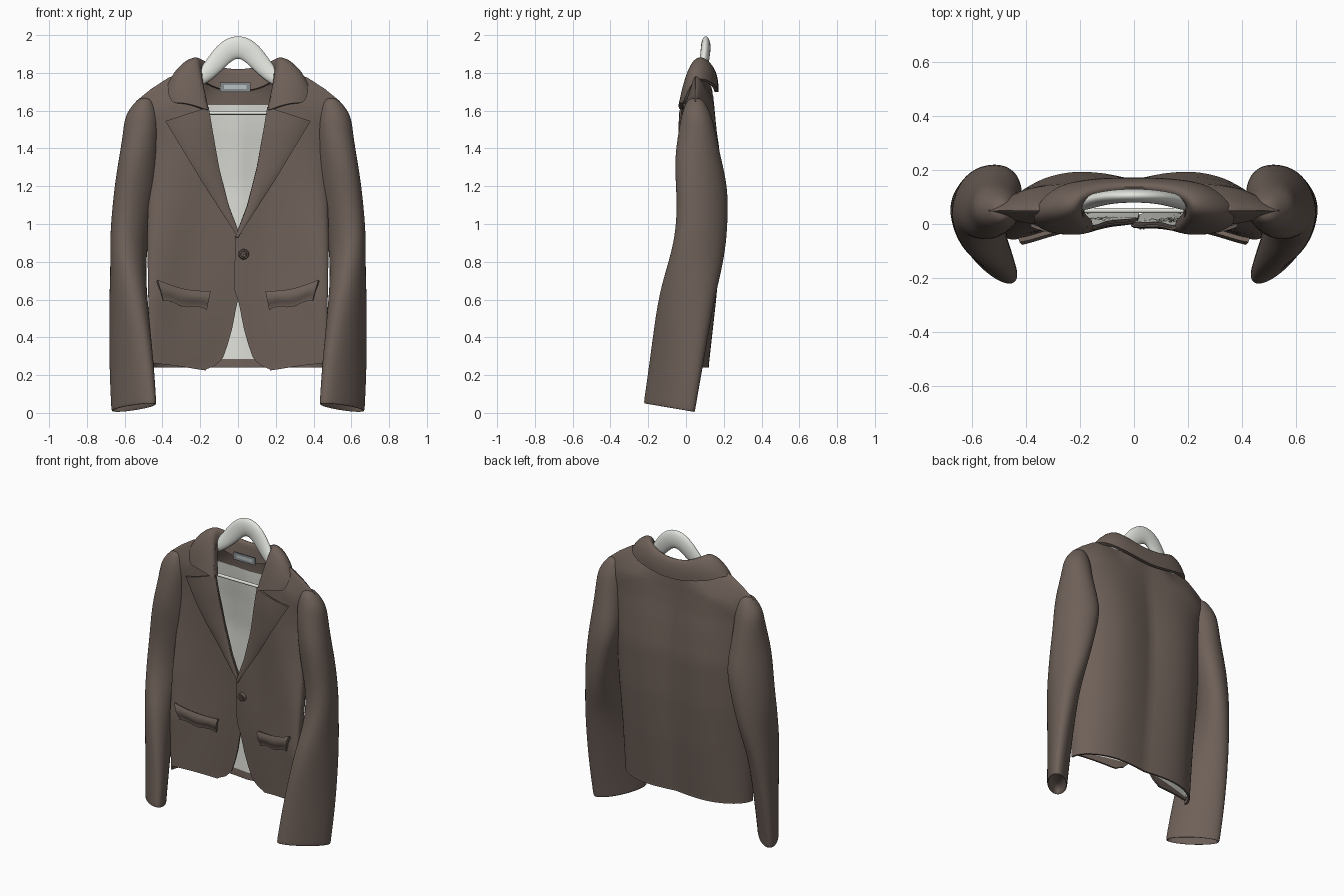
import bpy, bmesh, math
from mathutils import Vector

if "Cube" in bpy.data.objects:
    bpy.data.objects.remove(bpy.data.objects["Cube"])


def material(name, rgb):
    m = bpy.data.materials.new(name)
    m.diffuse_color = (*rgb, 1)
    m.use_nodes = True
    m.node_tree.nodes["Principled BSDF"].inputs["Base Color"].default_value = m.diffuse_color
    return m


BROWN = material("brown_cloth", (0.156, 0.118, 0.099))
DARK = material("dark_button", (0.10, 0.075, 0.063))
LINING = material("pale_lining", (0.70, 0.71, 0.66))
WHITE = material("hanger_white", (0.76, 0.78, 0.73))
GREY = material("label_grey", (0.24, 0.26, 0.27))
SILVER = material("label_silver", (0.48, 0.53, 0.56))


def table(t, rows):
    """Piecewise linear lookup: each row is (key, value, ...)."""
    if t <= rows[0][0]:
        return rows[0][1:]
    for a, b in zip(rows, rows[1:]):
        if t <= b[0]:
            f = (t - a[0]) / (b[0] - a[0])
            return tuple(p + (q - p) * f for p, q in zip(a[1:], b[1:]))
    return rows[-1][1:]


def mix(a, b, t):
    return a + (b - a) * t


def finish(name, bm, mats, thick=0, offset=-1, levels=0, lined=False):
    me = bpy.data.meshes.new(name)
    bm.to_mesh(me)
    bm.free()
    ob = bpy.data.objects.new(name, me)
    bpy.context.collection.objects.link(ob)
    for m in mats:
        me.materials.append(m)
    if levels:
        s = ob.modifiers.new("smooth", 'SUBSURF')
        s.levels = s.render_levels = levels
    if thick:
        s = ob.modifiers.new("cloth", 'SOLIDIFY')
        s.thickness, s.offset = thick, offset
        if lined:
            s.material_offset = 1
    bpy.ops.object.select_all(action='DESELECT')
    ob.select_set(True)
    bpy.context.view_layer.objects.active = ob
    for m in list(ob.modifiers):
        bpy.ops.object.modifier_apply(modifier=m.name)
    bpy.ops.object.shade_smooth_by_angle(angle=math.radians(45))
    return ob


def sheet(name, rows, mats, flip=False, rule=None, cuts=(), **kw):
    """Open cloth surface from rows of points, cut level at given heights."""
    bm = bmesh.new()
    vs = [[bm.verts.new(p) for p in r] for r in rows]
    for a, b in zip(vs, vs[1:]):
        for i in range(len(a) - 1):
            q = [a[i], a[i + 1], b[i + 1], b[i]]
            bm.faces.new(q[::-1] if flip else q)
    for h in cuts:
        bmesh.ops.bisect_plane(bm, geom=bm.verts[:] + bm.edges[:] + bm.faces[:],
                               plane_co=(0, 0, h), plane_no=(0, 0, 1))
    if rule:
        for f in bm.faces:
            f.material_index = rule(f.calc_center_median())
    return finish(name, bm, mats, **kw)


def loft(name, rings, mat, levels=2):
    """Closed tube through rings of points."""
    bm = bmesh.new()
    vs = [[bm.verts.new(p) for p in r] for r in rings]
    n = len(vs[0])
    for a, b in zip(vs, vs[1:]):
        for i in range(n):
            bm.faces.new((a[i], a[(i + 1) % n], b[(i + 1) % n], b[i]))
    bm.faces.new(vs[0])
    bm.faces.new(vs[-1])
    bmesh.ops.recalc_face_normals(bm, faces=bm.faces)
    return finish(name, bm, [mat], levels=levels)


# Torso by height: half width, side seam y, front centre y, back centre y, forward bow, blade
BODY = [(.25, .465, -.05, .045, .105, .10, .02), (.6, .475, -.045, .03, .14, .12, .025),
        (.9, .48, -.005, .018, .16, .09, .03), (1.2, .475, .04, .0, .165, .035, .035),
        (1.4, .475, .058, -.01, .15, .01, .03), (1.5, .49, .055, -.015, .14, 0, .025),
        (1.6, .53, .05, -.012, .135, 0, .02), (1.65, .54, .05, -.01, .135, 0, .015),
        (1.8, .54, .05, .01, .125, 0, .01)]
SHOULDER = [(0, 1.86), (.15, 1.86), (.19, 1.80), (.36, 1.78), (.46, 1.715), (.54, 1.65)]
OPENING = [(.23, .17), (.25, .12), (.29, .08), (.36, .055), (.45, .03), (.58, .005),
           (.65, -.02), (.93, -.015), (1.1, .05), (1.3, .10), (1.5, .135), (1.62, .16),
           (1.73, .185), (1.8, .19)]


def fullness(x, z, w):
    s = max(0, 1 - min(1, abs(x) / w) ** 3.5) ** .5
    top = table(abs(x), SHOULDER)[0]
    return s * min(1, max(0, (top - z) / .15)) ** .5


def front_y(x, z, side):
    w, ye, yf, _, bow, _ = table(z, BODY)
    s = fullness(x, z, w)
    lap = .014 * max(0, 1 - abs(x) / .15) if side > 0 else 0
    fold = .005 * math.sin(14 * x + 5 * z)
    return ye + (yf - ye + fold - bow * (x / w) ** 2) * s - lap


def back_y(x, z):
    w, ye, _, yb, _, blade = table(z, BODY)
    hump = blade * math.sin(math.pi * min(1, abs(x) / w))
    return ye + (yb - ye + hump) * fullness(x, z, w)


def lining_rule(c):
    return 0 if .285 < c.z < 1.63 else 2


def ease(i, n):
    return (1 - math.cos(math.pi * i / n)) / 2


SHELL = dict(mats=[BROWN, LINING, BROWN], rule=lining_rule, cuts=(.285, 1.63),
             thick=.012, lined=True)

# Back panel
rows = []
for j in range(49):
    row = []
    for i in range(41):
        u = math.sin(math.pi / 2 * (i / 20 - 1))
        top = table(abs(u) * .54, [(0, 1.74), (.12, 1.75)] + SHOULDER[2:])[0]
        z = mix(.24, top, ease(j, 48))
        x = u * table(z, BODY)[0]
        row.append((x, back_y(x, z), z))
    rows.append(row)
sheet("back_panel", rows, flip=True, **SHELL)

for side, word in ((1, "left"), (-1, "right")):
    # Front panel with a curved cutaway edge
    rows = []
    for j in range(61):
        row = []
        for i in range(25):
            u = math.sin(math.pi / 2 * i / 24)
            z = mix(.225 + .04 * u, table(mix(.19, .54, u), SHOULDER)[0], ease(j, 60))
            x = mix(table(z, OPENING)[0], table(z, BODY)[0], u)
            row.append((side * x, front_y(x, z, side), z))
        rows.append(row)
    sheet(word + "_front_panel", rows, flip=side < 0, **SHELL)

    # Lapel folded back over the front panel
    inner = [(0, -.012, .93), (.25, .05, 1.1), (.5, .10, 1.3), (.78, .135, 1.5), (1, .155, 1.62)]
    outer = [(0, .0, .93), (.25, .105, 1.09), (.5, .195, 1.23), (.75, .285, 1.38), (1, .385, 1.545)]
    rows = []
    for j in range(21):
        t = j / 20
        a, b = table(t, inner), table(t, outer)
        row = []
        for i in range(11):
            s = i / 10
            x, z = mix(a[0], b[0], s), mix(a[1], b[1], s)
            lift = .006 + .014 * math.sin(math.pi * s) ** .7 * min(1, 2 * t) + .006 * s
            row.append((side * x, front_y(x, z, side) - lift, z))
        rows.append(row)
    sheet(word + "_lapel", rows, [BROWN], flip=side < 0, thick=.012)

    # Pocket flap
    rows = []
    for j in range(7):
        t = j / 6
        row = []
        for i in range(13):
            s = i / 12
            x = mix(mix(.165, .395, s), mix(.145, .425, s), t)
            z = mix(mix(.545, .59, s), mix(.645, .705, s), t)
            z += .008 * math.sin(s * 9) * (1 - t) - .018 * math.sin(math.pi * s) * t
            y = front_y(x, z, side) - .010 - .018 * math.sin(math.pi * min(1, 1.15 - t))
            row.append((side * x, y, z))
        rows.append(row)
    sheet(word + "_pocket_flap", rows, [BROWN], flip=side < 0, thick=.018)

    # Sleeve: z, centre x, centre y, long radius, short radius, turn in degrees
    SLEEVE = [(1.668, .492, .05, .025, .025, 90), (1.645, .496, .05, .050, .050, 90),
              (1.58, .510, .055, .078, .086, 90), (1.5, .514, .058, .096, .094, 100),
              (1.35, .524, .062, .128, .100, 118), (1.2, .533, .084, .148, .105, 124),
              (1.05, .558, .087, .142, .100, 118), (.9, .578, .075, .143, .096, 108),
              (.75, .582, .04, .148, .098, 88), (.6, .581, 0, .157, .094, 68),
              (.3, .566, -.045, .167, .076, 53), (.06, .553, -.084, .168, .063, 50),
              (.026, .551, -.088, .168, .063, 50), (.025, .551, -.088, .156, .052, 50),
              (.10, .553, -.079, .148, .046, 50)]
    rings = []
    for z, cx, cy, a, b, deg in SLEEVE:
        th = math.radians(deg)
        tilt = .18 * max(0, 1 - z / .5)
        ring = []
        for k in range(20):
            p = 2 * math.pi * k / 20
            dx = 1.02 * (a * math.cos(p) * math.cos(th) - b * math.sin(p) * math.sin(th))
            dy = 1.02 * (a * math.cos(p) * math.sin(th) + b * math.sin(p) * math.cos(th))
            ring.append((side * (cx + dx), cy + dy, z - tilt * dy))
        rings.append(ring)
    loft(word + "_sleeve", rings, BROWN)

# Collar: inner stand, roll and fall points from the front notch to the centre back
COLLAR = [((.165, .015, 1.60), (.165, -.025, 1.60), (.345, -.005, 1.635)),
          ((.19, .03, 1.71), (.195, .0, 1.74), (.372, .015, 1.70)),
          ((.20, .06, 1.77), (.225, .05, 1.895), (.355, .06, 1.78)),
          ((.18, .09, 1.75), (.20, .105, 1.875), (.29, .135, 1.745)),
          ((.10, .11, 1.71), (.10, .13, 1.825), (.15, .16, 1.715)),
          ((0, .115, 1.70), (0, .135, 1.815), (0, .162, 1.69))]
full = COLLAR + [tuple((-p[0], p[1], p[2]) for p in st) for st in COLLAR[-2::-1]]
rows = []
for st in full:
    I, R, F = (Vector(p) for p in st)
    sx = (F.x > .01) - (F.x < -.01)
    bulge = Vector((.015 * sx, .008 if R.y > .09 else -.012, .018))
    rows.append([I, mix(I, R, .6), R, mix(R, F, .3) + bulge, mix(R, F, .7) + bulge, F])
sheet("collar", rows, [BROWN], thick=.022, offset=0, levels=2)

# Neck label with a bright woven band
sheet("neck_label", [[(x * .02 - .015, .090, z) for x in range(-4, 5)]
                     for z in (1.70, 1.715, 1.735, 1.75)], [GREY, SILVER], thick=.004,
      rule=lambda c: int(abs(c.x + .015) < .06 and 1.715 < c.z < 1.735))


def disc(name, x, z, r, y, depth, mat):
    bm = bmesh.new()
    bmesh.ops.create_cone(bm, cap_ends=True, segments=24, radius1=r, radius2=r * .85, depth=depth)
    for v in bm.verts:
        v.co = (x + v.co.x, y - v.co.z, z + v.co.y)
    bmesh.ops.recalc_face_normals(bm, faces=bm.faces)
    finish(name, bm, [mat])


# Front button with a darker centre and thread holes
by = front_y(.03, .84, 1)
disc("button", .03, .84, .028, by - .008, .02, BROWN)
disc("button_centre", .03, .84, .018, by - .019, .004, DARK)
for dx in (-.006, .006):
    disc("button_thread", .03 + dx, .84, .004, by - .022, .004, BROWN)

# Hanger arch: x, y, z, in-plane radius, slope of the path in degrees
ARCH = [(0, .105, 1.938, .064, 0), (.045, .104, 1.926, .061, -25), (.09, .10, 1.887, .056, -45),
        (.14, .09, 1.825, .048, -48), (.19, .075, 1.775, .04, -38), (.28, .06, 1.725, .034, -25),
        (.40, .05, 1.67, .026, -25)]
path = [(-x, y, z, r, -d) for x, y, z, r, d in ARCH[:0:-1]] + ARCH
rings = []
for x, y, z, r, deg in path:
    a = math.radians(deg)
    rings.append([(x - r * math.sin(p) * math.sin(a), y + .026 * math.cos(p),
                   z + r * math.sin(p) * math.cos(a))
                  for p in (2 * math.pi * k / 16 for k in range(16))])
loft("hanger_arch", rings, WHITE)

# Hanger trouser bar
loft("hanger_bar", [[(x, .05 + .01 * math.cos(k * math.pi / 6), 1.588 + .01 * math.sin(k * math.pi / 6))
                     for k in range(12)] for x in (-.40, .40)], WHITE, levels=0)
